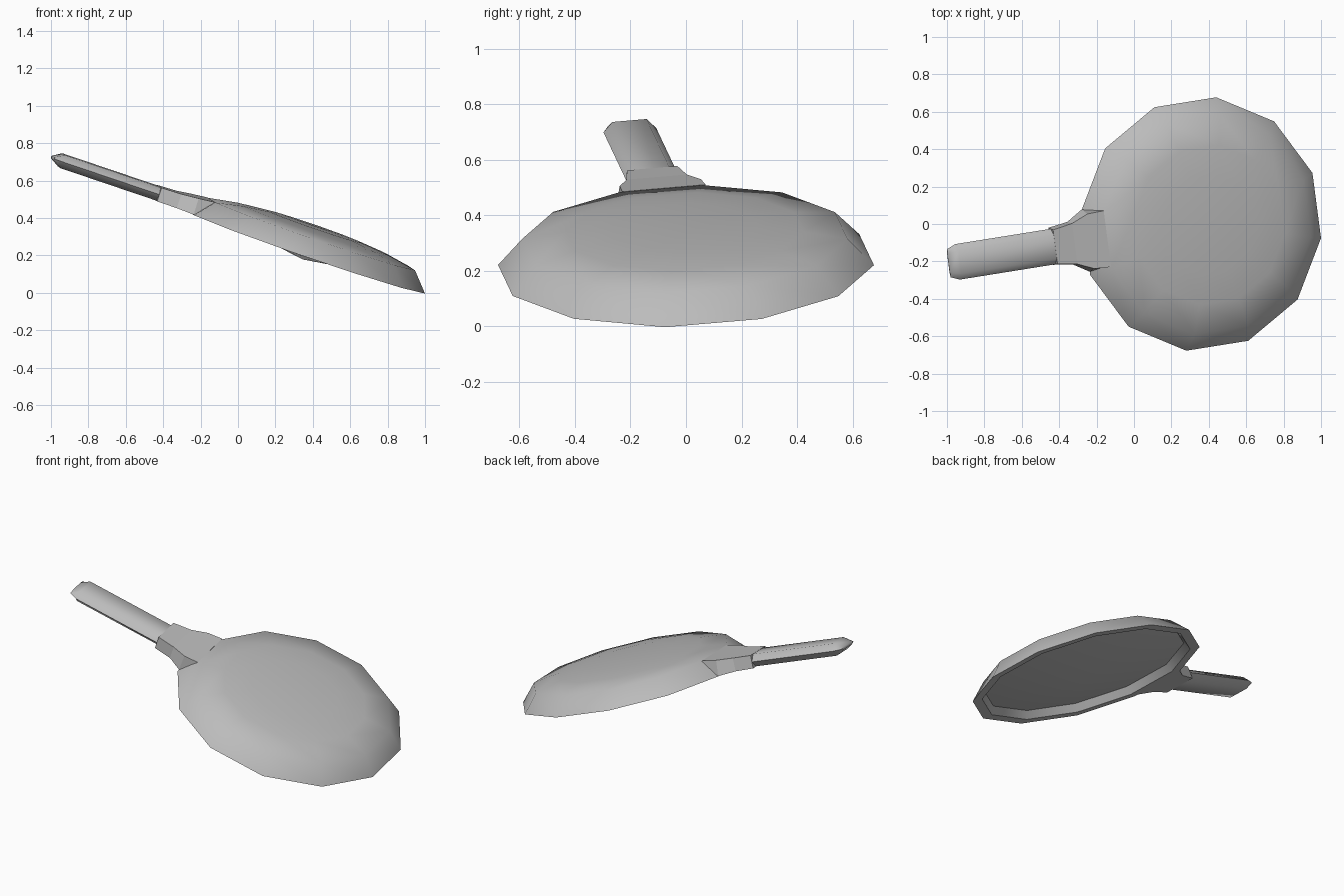
import bpy, bmesh, math
from mathutils import Vector, Matrix

cube = bpy.data.objects.get("Cube")
if cube:
    bpy.data.objects.remove(cube, do_unlink=True)

# Single metal colour
metal = bpy.data.materials.new("grey_metal")
metal.use_nodes = True
GREY = (0.5, 0.5, 0.5, 1)
metal.diffuse_color = GREY
metal.node_tree.nodes["Principled BSDF"].inputs["Base Color"].default_value = GREY

# Tilted frame of the upturned pan: handle runs along local -X, base faces local +Z
up = Vector((0.345, -0.04, 1)).normalized()
along = Vector((0.987, 0.158, -0.334)).normalized()
side = up.cross(along).normalized()
along = side.cross(up)
frame = Matrix((along, side, up)).transposed().to_4x4()
frame.translation = (0.36, 0, 0.22)


def loft(name, rings, smooth_angle):
    """Skin a list of point rings; a ring of one point closes the end as a fan."""
    bm = bmesh.new()
    loops = [[bm.verts.new(p) for p in ring] for ring in rings]
    for a, b in zip(loops, loops[1:]):
        n = max(len(a), len(b))
        for i in range(n):
            j = (i + 1) % n
            if len(a) == 1:
                bm.faces.new((a[0], b[j], b[i]))
            elif len(b) == 1:
                bm.faces.new((a[i], a[j], b[0]))
            else:
                bm.faces.new((a[i], a[j], b[j], b[i]))
    for end in (loops[0], loops[-1]):
        if len(end) > 2:
            bm.faces.new(end)
    bmesh.ops.recalc_face_normals(bm, faces=bm.faces)
    bm.transform(frame)
    mesh = bpy.data.meshes.new(name)
    bm.to_mesh(mesh)
    bm.free()
    mesh.materials.append(metal)
    obj = bpy.data.objects.new(name, mesh)
    bpy.context.collection.objects.link(obj)
    bpy.ops.object.select_all(action='DESELECT')
    obj.select_set(True)
    bpy.context.view_layer.objects.active = obj
    if smooth_angle:
        bpy.ops.object.shade_smooth_by_angle(angle=math.radians(smooth_angle))
    return obj


def circle(r, z, sides=12):
    if r == 0:
        return [(0, 0, z)]
    return [(r * math.cos(t), r * math.sin(t), z)
            for t in (math.tau * (i + 0.5) / sides for i in range(sides))]


# Pan body: domed base, flared wall, flat rim and bulging inner floor
profile = [(0, 0.146), (0.27, 0.143), (0.43, 0.128), (0.59, 0.1),
           (0.682, 0), (0.625, 0), (0.60, 0.045), (0, -0.044)]
loft("pan_body", [circle(r, z) for r, z in profile], 50)

# Handle: flattened hexagonal bar with a tapered tip
MID_Y, MID_Z = 0.01, 0.042


def bar(x, w, t):
    shape = [(1, 0), (0.65, 1), (-0.65, 1), (-1, 0), (-0.65, -1), (0.65, -1)]
    return [(x, MID_Y + w * a, MID_Z + t * b) for a, b in shape]


loft("handle", [bar(-0.8, 0.096, 0.037), bar(-1.405, 0.096, 0.037),
                bar(-1.455, 0.076, 0.008)], 60)


# Bracket: flared block joining the handle to the wall
def block(x, top_w, low_w, low, top):
    return [(x, MID_Y + top_w, top), (x, MID_Y - top_w, top),
            (x, MID_Y - low_w, low), (x, MID_Y + low_w, low)]


loft("handle_bracket", [block(-0.86, 0.092, 0.1, 0.004, 0.08),
                        block(-0.75, 0.11, 0.115, 0.004, 0.083),
                        block(-0.66, 0.148, 0.168, 0.002, 0.092),
                        block(-0.57, 0.152, 0.15, 0.05, 0.101)], 0)
